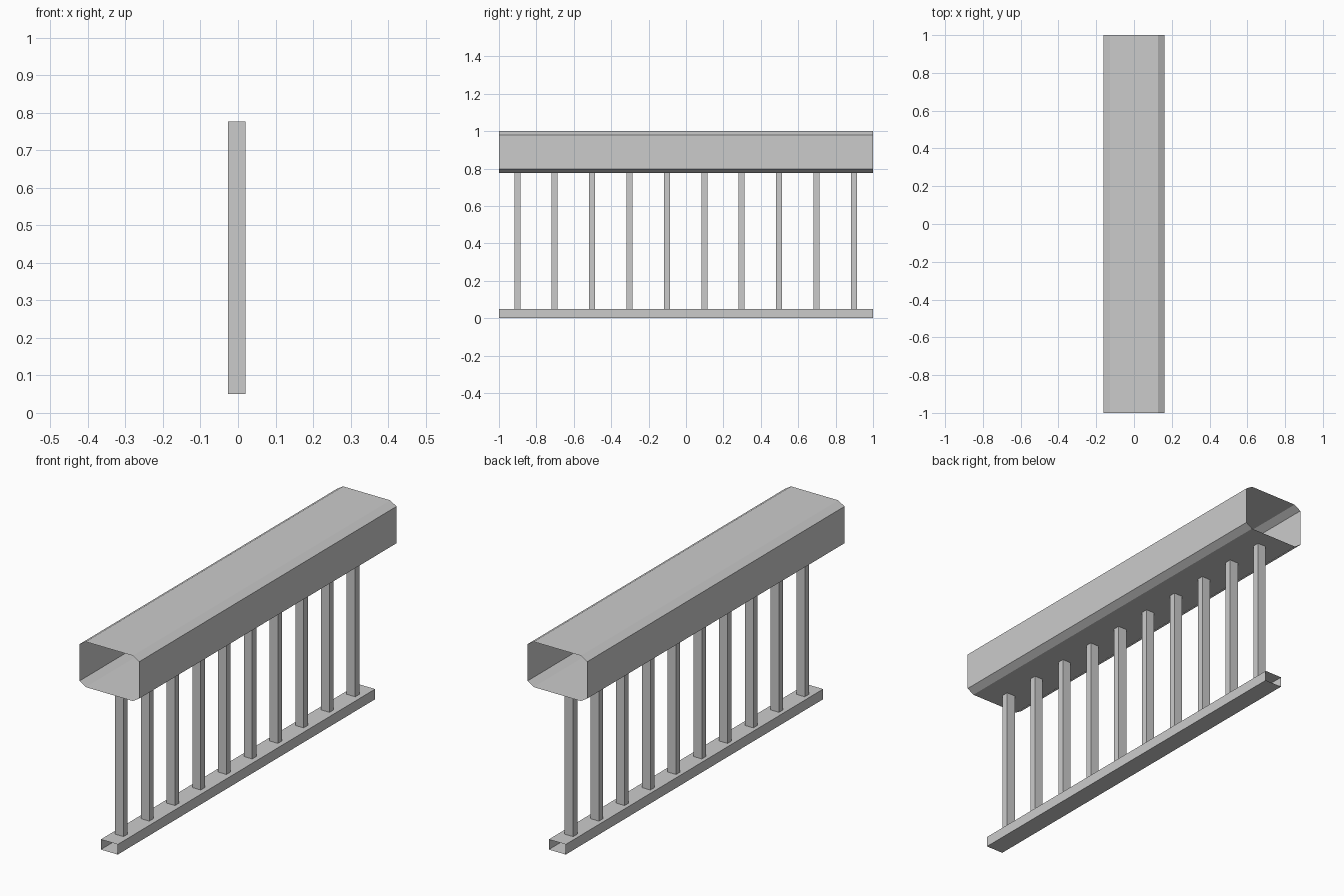
import bpy

if "Cube" in bpy.data.objects:
    bpy.data.objects.remove(bpy.data.objects["Cube"])

HALF_LENGTH = 1.0


def add_mesh(name, verts, faces):
    mesh = bpy.data.meshes.new(name)
    mesh.from_pydata(verts, [], faces)
    mesh.update()
    obj = bpy.data.objects.new(name, mesh)
    bpy.context.collection.objects.link(obj)
    return obj


def open_tube(name, profile):
    """Sweep a closed (x, z) outline along y, leaving both ends open."""
    n = len(profile)
    verts = [(x, y, z) for y in (-HALF_LENGTH, HALF_LENGTH) for x, z in profile]
    faces = [(i, (i + 1) % n, n + (i + 1) % n, n + i) for i in range(n)]
    return add_mesh(name, verts, faces)


def chamfered_outline(half_width, z0, z1, cut_x, cut_z):
    """Counter-clockwise rectangle with cut corners."""
    w, v = half_width, half_width - cut_x
    return [(-v, z0), (v, z0), (w, z0 + cut_z), (w, z1 - cut_z),
            (v, z1), (-v, z1), (-w, z1 - cut_z), (-w, z0 + cut_z)]


# Wide hollow handrail with chamfered edges
open_tube("handrail", chamfered_outline(0.162, 0.777, 1.0, 0.034, 0.021))

# Narrow hollow bottom rail
open_tube("bottom_rail", [(-0.046, 0), (0.046, 0), (0.046, 0.05), (-0.046, 0.05)])

# Row of balusters between the rails
COUNT, SPACING = 10, 0.2
for i in range(COUNT):
    y = -0.002 + (i - (COUNT - 1) / 2) * SPACING
    bpy.ops.mesh.primitive_cube_add(size=1, location=(-0.003, y, (0.05 + 0.777) / 2))
    post = bpy.context.object
    post.name = f"baluster_{i + 1}"
    post.scale = (0.046, 0.032, 0.777 - 0.05)
    bpy.ops.object.transform_apply(location=False, rotation=False, scale=True)
